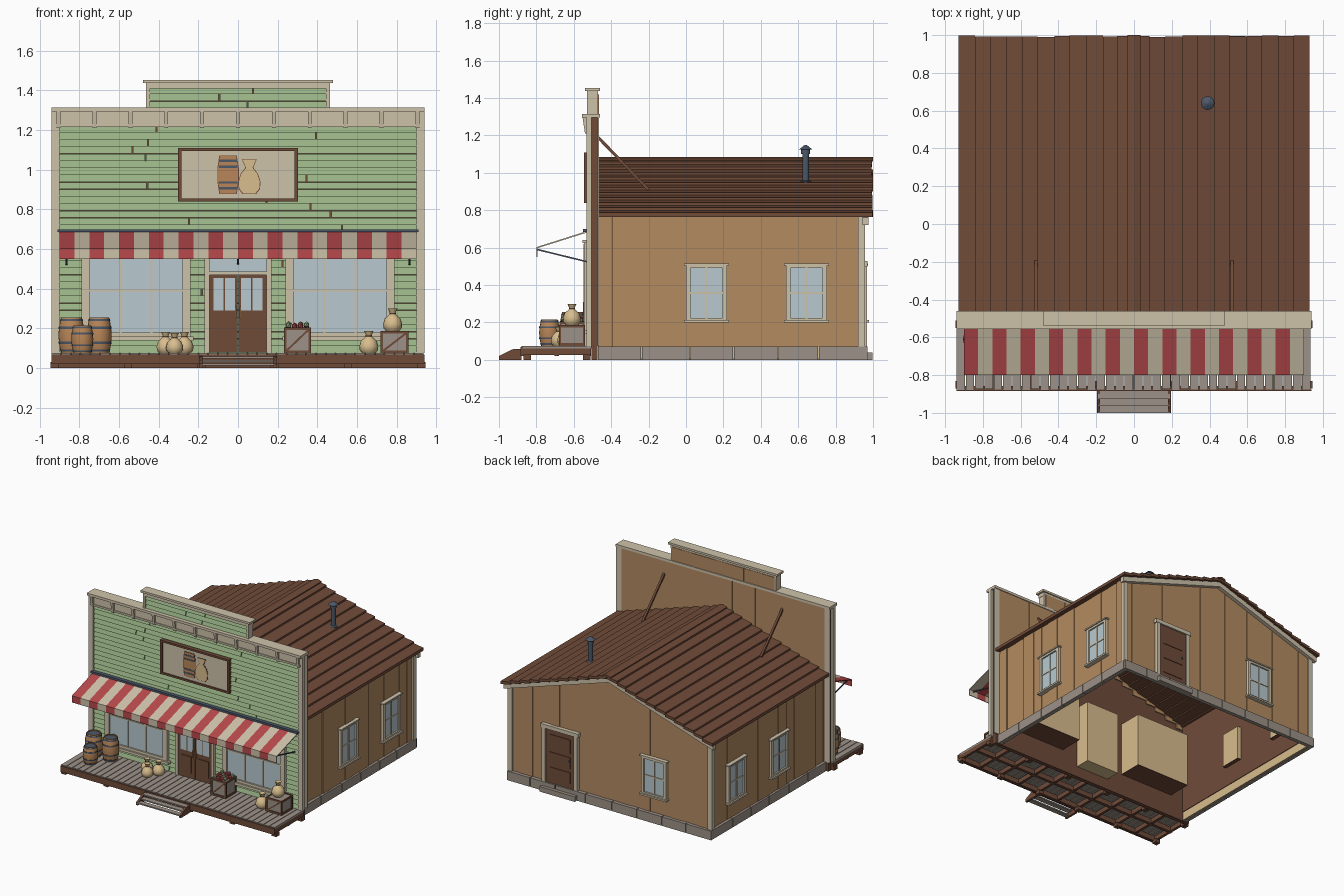
import bpy, bmesh, random
from math import cos, sin, pi, radians
from mathutils import Matrix, Vector

if "Cube" in bpy.data.objects:
    bpy.data.objects.remove(bpy.data.objects["Cube"])
random.seed(4)
jitter = random.uniform


def material(name, *rgb):
    m = bpy.data.materials.new(name)
    m.use_nodes = True
    linear = [((c / 255 + .055) / 1.055) ** 2.4 for c in rgb] + [1]
    m.diffuse_color = linear
    m.node_tree.nodes["Principled BSDF"].inputs["Base Color"].default_value = linear
    return m


green = material("sage siding", 152, 178, 134)
trim = material("cream trim", 206, 194, 170)
red = material("awning red", 184, 74, 76)
brown = material("dark wood", 112, 75, 57)
tan = material("tan planks", 180, 139, 97)
glass = material("window glass", 184, 202, 208)
grey = material("weathered grey", 156, 146, 136)
sackcloth = material("sackcloth", 216, 189, 142)
steel = material("blue steel", 76, 88, 104)
oak = material("barrel oak", 184, 134, 88)


class Part:
    """One named object made of simple solids."""
    def __init__(self, name):
        self.name, self.bm, self.mats, self.place = name, bmesh.new(), [], Matrix()

    def paint(self, faces, mat, smooth=False):
        if mat not in self.mats:
            self.mats.append(mat)
        for f in faces:
            f.material_index, f.smooth = self.mats.index(mat), smooth

    def cube(self, matrix, mat):
        verts = bmesh.ops.create_cube(self.bm, size=1, matrix=self.place @ matrix)["verts"]
        self.paint({f for v in verts for f in v.link_faces}, mat)

    def box(self, x0, x1, y0, y1, z0, z1, mat):
        centre = Vector((x0 + x1, y0 + y1, z0 + z1)) / 2
        size = (abs(x1 - x0), abs(y1 - y0), abs(z1 - z0), 1)
        self.cube(Matrix.Translation(centre) @ Matrix.Diagonal(size), mat)

    def beam(self, start, end, width, mat):
        a, b = Vector(start), Vector(end)
        turn = (b - a).to_track_quat("Z", "Y").to_matrix().to_4x4()
        size = Matrix.Diagonal((width, width, (b - a).length, 1))
        self.cube(Matrix.Translation((a + b) / 2) @ turn @ size, mat)

    def prism(self, axis, points, start, end, mat):
        def at(p, d):
            v = (d, p[0], p[1]) if axis == "x" else (p[0], d, p[1])
            return self.bm.verts.new(self.place @ Vector(v))
        a, b = ([at(p, d) for p in points] for d in (start, end))
        n = len(points)
        faces = [self.bm.faces.new(a), self.bm.faces.new(b[::-1])]
        faces += [self.bm.faces.new((a[i], b[i], b[(i + 1) % n], a[(i + 1) % n])) for i in range(n)]
        self.paint(faces, mat)

    def lathe(self, profile, loc, mat, sides=16):
        rings = [[self.bm.verts.new(Vector(loc) + Vector((r * cos(2 * pi * i / sides), r * sin(2 * pi * i / sides), z)))
                  for i in range(sides)] for r, z in profile]
        faces = [self.bm.faces.new((a[i - 1], a[i], b[i], b[i - 1]))
                 for a, b in zip(rings, rings[1:]) for i in range(sides)]
        faces += [self.bm.faces.new(rings[0]), self.bm.faces.new(rings[-1])]
        self.paint(faces, mat, True)

    def done(self):
        bmesh.ops.recalc_face_normals(self.bm, faces=self.bm.faces)
        for e in self.bm.edges:
            e.smooth = e.calc_face_angle(0) < radians(40)
        mesh = bpy.data.meshes.new(self.name)
        self.bm.to_mesh(mesh)
        for m in self.mats:
            mesh.materials.append(m)
        bpy.context.collection.objects.link(bpy.data.objects.new(self.name, mesh))


def roof_z(x):
    return 1.075 - .32 * abs(x)


def steps(start, end, count, wobble=0):
    cuts = [start + (end - start) * i / count for i in range(count + 1)]
    cuts[1:-1] = [c + jitter(-wobble, wobble) for c in cuts[1:-1]]
    return list(zip(cuts, cuts[1:]))


# Foundation blocks with a pale inner lining
p = Part("foundation")
for s in (-1, 1):
    for a, b in steps(-.47, .96, 6, .02):
        p.box(s * .87, s * .9, a, b - .006, 0, .072, grey)
    p.box(s * .86, s * .87, -.47, .94, .004, .075, sackcloth)
for a, b in steps(-.9, .9, 8, .03):
    p.box(a, b - .006, .94, .97, 0, .072, grey)
p.box(.28, .59, .96, .996, 0, .04, grey)
p.done()

# Plank walls, dark inside
p = Part("plank_walls")
for s in (-1, 1):
    p.box(s * .855, s * .87, -.47, .93, .07, .785, brown)
    for a, b in steps(-.47, .94, 15, .02):
        p.box(s * .865, s * jitter(.876, .887), a, b, .07, .775, tan)
    p.prism("y", [(0, .07), (s * .86, .07), (s * .86, roof_z(.86) - .02), (0, roof_z(0) - .02)], .915, .93, brown)
    for a, b in steps(0, s * .88, 10, .02):
        p.prism("y", [(a, .07), (b, .07), (b, roof_z(b) - .02), (a, roof_z(a) - .02)], .925, jitter(.938, .949), tan)
p.done()

p = Part("corner_boards_and_rake")
for s in (-1, 1):
    p.box(s * .86, s * .898, .92, .957, .07, .775, trim)
    p.prism("y", [(0, roof_z(0) - .02), (s * .92, roof_z(.92) - .02), (s * .92, roof_z(.92) - .06),
                  (0, roof_z(0) - .06)], .945, .975, trim)
p.done()

# Lapped roof boards running along the ridge
p = Part("roof_boards")
for s in (-1, 1):
    for a, b in steps(0, .93, 11, .005):
        p.prism("y", [(s * a, roof_z(a) - .004), (s * b, roof_z(b) + .01), (s * b, roof_z(b) - .014),
                      (s * a, roof_z(a) - .024)], -.47, jitter(.99, 1), brown)
    p.prism("y", [(0, 1.085), (s * .035, 1.074), (s * .035, 1.06), (0, 1.07)], -.47, 1, brown)
p.done()

p = Part("stove_pipe")
p.lathe([(.03, .92), (.03, .955), (.018, .96), (.018, 1.1), (.024, 1.1), (.024, 1.125),
         (.036, 1.125), (.004, 1.15)], (.39, .64, 0), steel)
p.done()

# False front: core, lapped siding, rear planks and braces
p = Part("false_front_core")
p.box(-.92, .92, -.505, -.473, 0, 1.3, brown)
p.box(-.46, .46, -.505, -.473, 1.3, 1.44, brown)
for a, b in steps(-.9, .9, 18, .02):
    p.box(a, b, -.474, jitter(-.468, -.464), min(roof_z(a), roof_z(b)) - .03, 1.295, tan)
for a, b in steps(-.45, .45, 10, .015):
    p.box(a, b, -.474, jitter(-.468, -.464), 1.295, 1.42, tan)
for s in (-1, 1):
    p.beam((s * .52, -.47, 1.19), (s * .52, -.2, .91), .016, brown)
p.done()


def siding(part, half, bottom, top, count):
    for low, high in steps(bottom, top, count):
        joint = jitter(-.7, .7) * half
        for a, b in ((-half, joint - .003), (joint + .003, half)):
            part.prism("x", [(-.5, low), (-.526, low), (-.513, high - .001), (-.5, high - .001)], a, b, green)


p = Part("green_siding")
siding(p, .91, .076, 1.225, 32)
siding(p, .45, 1.31, 1.42, 3)
p.done()

p = Part("cornices")
p.box(-.94, .94, -.555, -.46, 1.295, 1.315, trim)
p.box(-.92, .92, -.532, -.5, 1.228, 1.296, trim)
p.box(-.92, .92, -.538, -.5, 1.216, 1.23, trim)
p.box(-.48, .48, -.54, -.46, 1.437, 1.453, trim)
p.box(-.465, .465, -.53, -.47, 1.41, 1.438, trim)
for s in (-1, 1):
    p.box(s * .9, s * .94, -.532, -.504, .075, 1.296, trim)
    p.box(s * .892, s * .94, -.474, -.465, .075, 1.296, trim)
    p.box(s * .445, s * .463, -.53, -.47, 1.315, 1.42, trim)
for i in range(-5, 6):
    x = i * .181
    p.prism("x", [(-.53, 1.21), (-.54, 1.21), (-.553, 1.296), (-.53, 1.296)], x - .01, x + .01, trim)
p.done()


# Windows are built facing -y at the wall surface, then placed
def window(name, loc, turn, w, h, cols, rows, edge, depth):
    p = Part(name)
    p.place = Matrix.Translation(loc) @ Matrix.Rotation(radians(turn), 4, "Z")
    x, e = w / 2, edge
    p.box(-x, x, -.008, .004, 0, h, glass)
    for s in (-1, 1):
        p.box(s * x, s * (x + e), -.02, .004, -e, h + e, trim)
    p.box(-x, x, -.02, .004, -e, 0, trim)
    p.box(-x, x, -.02, .004, h, h + e, trim)
    p.box(-x - e * 1.4, x + e * 1.4, -.032, .004, -e, -e * .5, trim)
    p.box(-x - e * 1.4, x + e * 1.4, -.028, .004, h + e * .6, h + e, trim)
    for i in range(1, cols):
        p.box(i * w / cols - x - .005, i * w / cols - x + .005, -.014, 0, 0, h, trim)
    for i in range(1, rows):
        p.box(-x, x, -.013, 0, i * h / rows - .005, i * h / rows + .005, trim)
    p.box(-x, x, .03, depth, 0, h, sackcloth)
    p.box(-x, x, .03, depth, -.004, 0, brown)
    p.done()


for s, side in ((-1, "right"), (1, "left")):
    window(side + "_shop_window", (s * .515, -.526, .18), 0, .47, .42, 3, 2, .04, .24)
    for y, where in ((.11, "front"), (.645, "rear")):
        window(f"{side}_{where}_side_window", (s * .885, y, .225), s * 90, .17, .265, 2, 2, .025, .06)
window("back_window", (-.39, .946, .225), 180, .17, .265, 2, 2, .025, .06)

# Entrance with double doors and transom
p = Part("entrance")
p.place = Matrix.Translation((0, -.526, 0))
for s in (-1, 1):
    p.box(s * .145, s * .168, -.022, .004, .075, .62, trim)
    p.box(s * .003, s * .145, -.012, .004, .078, .47, brown)
    for a, b in ((.016, .066), (.074, .124)):
        p.box(s * a, s * b, -.016, 0, .29, .455, glass)
    p.box(s * .03, s * .12, -.018, 0, .12, .25, brown)
    p.box(s * .008, s * .016, -.026, 0, .25, .31, oak)
p.box(-.145, .145, -.02, .004, .47, .486, trim)
p.box(-.145, .145, -.008, .004, .486, .59, glass)
p.box(-.168, .168, -.022, .004, .59, .62, trim)
p.box(-.145, .145, .04, .17, .085, .58, sackcloth)
p.done()

p = Part("back_door")
p.place = Matrix.Translation((.435, .946, 0)) @ Matrix.Rotation(pi, 4, "Z")
p.box(-.125, .125, -.012, .01, .07, .5, brown)
for s in (-1, 1):
    p.box(s * .125, s * .155, -.022, .01, .07, .5, trim)
p.box(-.165, .165, -.025, .01, .5, .53, trim)
for low, high in ((.11, .2), (.23, .32), (.35, .46)):
    p.box(-.09, .09, -.017, 0, low, high, brown)
p.lathe([(.007, .28), (.007, .295)], (.35, .962, 0), steel, 8)
p.done()

# Striped awning
p = Part("awning")
for i, (a, b) in enumerate(steps(-.9, .9, 24)):
    p.prism("x", [(-.525, .69), (-.8, .603), (-.8, .55), (-.795, .55), (-.795, .597), (-.525, .682)],
            a, b, trim if i % 2 else red)
p.box(-.91, .91, -.55, -.52, .685, .7, steel)
for s in (-1, 0, 1):
    p.beam((s * .865, -.795, .59), (s * .865, -.51, .52), .008, steel)
p.done()

# Painted sign
p = Part("sign_board")
p.box(-.29, .29, -.536, -.51, .85, 1.1, trim)
for s in (-1, 1):
    p.box(s * .285, s * .302, -.546, -.51, .84, 1.11, brown)
    p.box(-.3, .3, -.545, -.51, .975 + s * .12, .975 + s * .135, brown)


def plate(half, x, z, front, mat):
    outline = [(x + r, z + h) for r, h in half] + [(x - r, z + h) for r, h in half[::-1]]
    p.prism("y", outline, front, front + .003, mat)


cask = [(.04, 0), (.05, .06), (.05, .13), (.04, .19)]
pouch = [(.03, 0), (.05, .025), (.053, .06), (.04, .1), (.016, .13), (.034, .172)]
for shape, x, mat in ((cask, -.05, oak), (pouch, .057, sackcloth)):
    plate([(r + .004, h * 1.03 - .003) for r, h in shape], x, .88, -.539, brown)
    plate(shape, x, .88, -.541, mat)
for z in (.9, .93, 1.01, 1.04):
    p.box(-.097, -.003, -.543, -.54, z, z + .012, steel)
p.done()

# Boardwalk and front steps
p = Part("boardwalk")
for a, b in steps(-.94, .94, 38):
    p.box(a, b - .005, jitter(-.88, -.874), -.505, .06, .075, grey)
for y in (-.87, -.69, -.52):
    p.box(-.935, .935, y - .012, y + .012, .022, .062, brown)
p.box(-.94, .94, -.884, -.875, .02, .068, brown)
for i in range(-5, 6):
    p.box(i * .185 - .01, i * .185 + .01, -.87, -.51, .025, .06, brown)
    if i % 2:
        for y in (-.85, -.53):
            p.box(i * .185 - .02, i * .185 + .02, y - .02, y + .02, 0, .03, brown)
for s in (-1, 1):
    p.prism("x", [(-1, 0), (-.88, 0), (-.88, .06), (-.93, .055), (-1, .02)], s * .18, s * .197, brown)
for a, b, z in ((-1, -.96, .022), (-.963, -.92, .04), (-.925, -.88, .058)):
    p.box(-.19, .19, a, b, z - .01, z, grey)
p.done()


# Goods on the boardwalk
def barrel(name, x, y, radius, h):
    p = Part(name)
    def bulge(t):
        return radius * (1 - .2 * (2 * t - 1) ** 2)
    body = [(bulge(i / 8), h * i / 8) for i in range(9)]
    p.lathe(body + [(radius * .7, h), (radius * .7, h * .94)], (x, y, .075), oak)
    for t in (.04, .26, .68, .9):
        u = t + .06
        p.lathe([(bulge(t) + .002, h * t), (bulge(u) + .002, h * u)], (x, y, .075), steel)
    p.done()


def sack(name, x, y, z, k):
    p = Part(name)
    shape = [(.034, 0), (.046, .015), (.048, .035), (.04, .062), (.02, .08), (.013, .088), (.024, .112), (.012, .108)]
    p.lathe([(r * k, h * k) for r, h in shape], (x, y, z), sackcloth)
    p.lathe([(.016 * k, .085 * k), (.016 * k, .091 * k)], (x, y, z), brown)
    p.done()


def crate(name, x, y, w, h):
    p = Part(name)
    p.place = Matrix.Translation((x, y, .075))
    r = w / 2
    p.box(-r + .006, r - .006, -r + .006, r - .006, 0, h - .004, grey)
    for s in (-1, 1):
        for t in (-1, 1):
            p.box(s * r, s * (r - .012), t * r, t * (r - .012), 0, h, brown)
        for low in (0, h - .014):
            p.box(-r, r, s * r, s * (r - .01), low, low + .014, brown)
            p.box(s * r, s * (r - .01), -r, r, low, low + .014, brown)
        p.beam((-r + .01, s * (r - .005), .01), (r - .01, s * (r - .005), h - .01), .01, brown)
    return p


barrel("barrel_left", -.84, -.61, .065, .18)
barrel("barrel_right", -.7, -.6, .062, .18)
barrel("barrel_front", -.785, -.73, .055, .14)
sack("sack_a", -.365, -.62, .075, .95)
sack("sack_b", -.32, -.68, .075, .9)
sack("sack_c", -.27, -.61, .075, .95)
sack("sack_d", .66, -.64, .075, 1)
sack("sack_on_crate", .78, -.61, .187, 1)
crate("crate", .79, -.61, .14, .112).done()
p = crate("produce_crate", .3, -.61, .135, .13)
for i in range(16):
    spot = Vector((i % 4 * .03 - .045, i // 4 * .03 - .045, jitter(.134, .145)))
    ball = bmesh.ops.create_icosphere(p.bm, subdivisions=1, radius=.016, matrix=p.place @ Matrix.Translation(spot))
    p.paint({f for v in ball["verts"] for f in v.link_faces}, green if i % 3 == 0 else red, True)
p.done()
